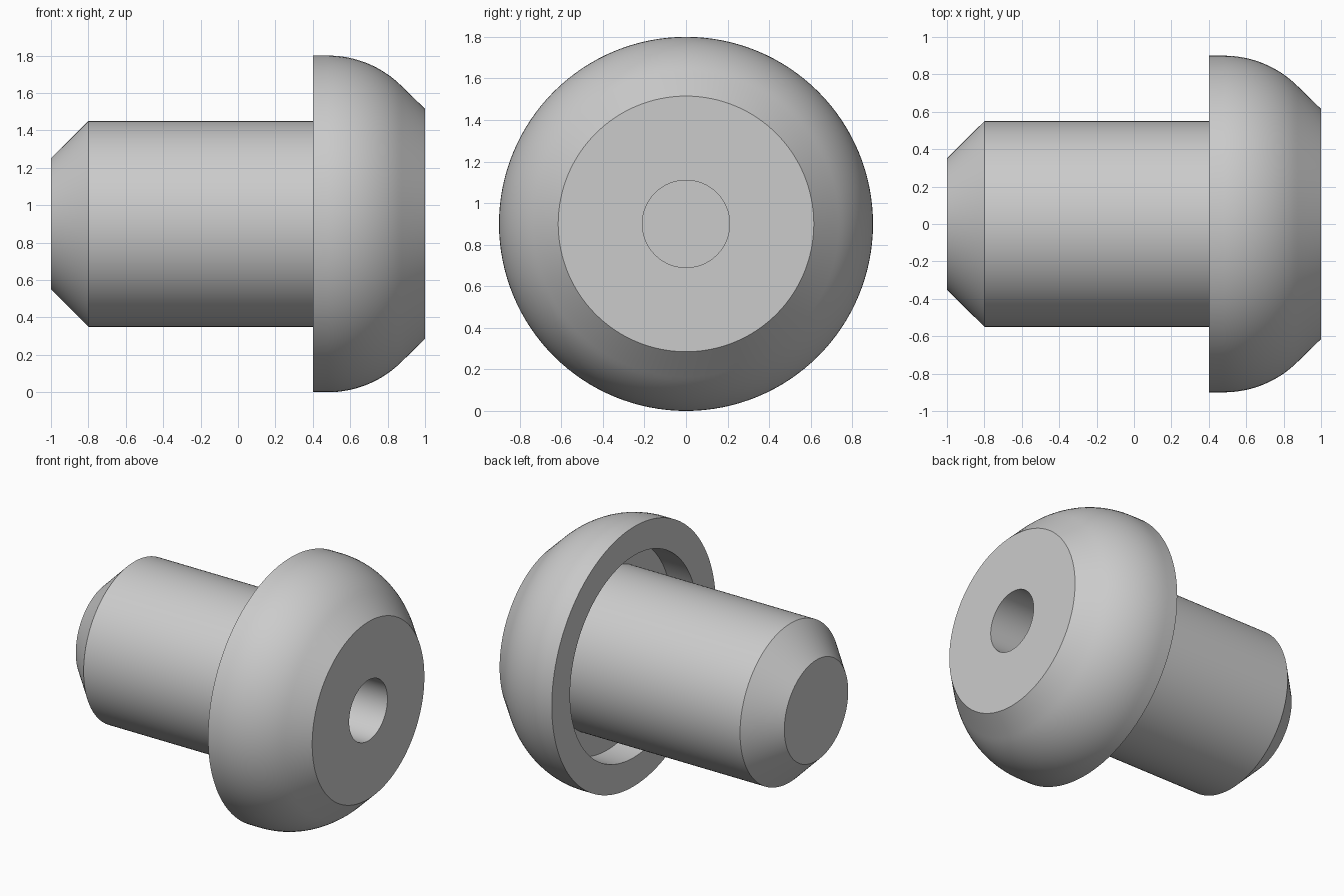
import bpy, bmesh
from math import sin, cos, pi, radians
from mathutils import Vector, Matrix

cube = bpy.data.objects.get("Cube")
if cube:
    bpy.data.objects.remove(cube)

AXIS_Z = 0.9
SEGMENTS = 128

grey = bpy.data.materials.new("light_grey")
grey.use_nodes = True
colour = (0.6, 0.6, 0.6, 1)
grey.diffuse_color = colour
grey.node_tree.nodes["Principled BSDF"].inputs["Base Color"].default_value = colour


def lathe(name, profile):
    """Revolve (x, radius) points about the horizontal axis."""
    bm = bmesh.new()
    verts = [bm.verts.new((x, 0, r)) for x, r in profile]
    edges = [bm.edges.new(pair) for pair in zip(verts, verts[1:])]
    bmesh.ops.spin(bm, geom=verts + edges, cent=(0, 0, 0), axis=(1, 0, 0),
                   angle=2 * pi, steps=SEGMENTS, use_duplicate=False)
    bmesh.ops.remove_doubles(bm, verts=bm.verts, dist=0.0001)
    bmesh.ops.recalc_face_normals(bm, faces=bm.faces)
    bmesh.ops.translate(bm, verts=bm.verts, vec=(0, 0, AXIS_Z))
    mesh = bpy.data.meshes.new(name)
    bm.to_mesh(mesh)
    bm.free()
    mesh.materials.append(grey)
    obj = bpy.data.objects.new(name, mesh)
    bpy.context.collection.objects.link(obj)
    bpy.ops.object.select_all(action='DESELECT')
    obj.select_set(True)
    bpy.context.view_layer.objects.active = obj
    bpy.ops.object.shade_smooth_by_angle(angle=radians(25))
    return obj


# Domed shoulder: an arc turning through 45 degrees into a short cone
ARC_X, ARC_R, RIM = 0.48, 0.56, 0.9
dome = [(ARC_X + ARC_R * sin(a), RIM - ARC_R * (1 - cos(a)))
        for a in (radians(45) * i / 16 for i in range(17))]

# One solid: chamfered shank, recess under the head, dome, blind hole
shank = [(-1, 0), (-1, 0.35), (-0.8, 0.55), (0.6, 0.55)]
recess = [(0.6, 0.7), (0.4, 0.7), (0.4, RIM)]
hole = [(1, 0.615), (1, 0.21), (0.4, 0.21), (0.4, 0)]
lathe("domed_plug", shank + recess + dome + hole)
